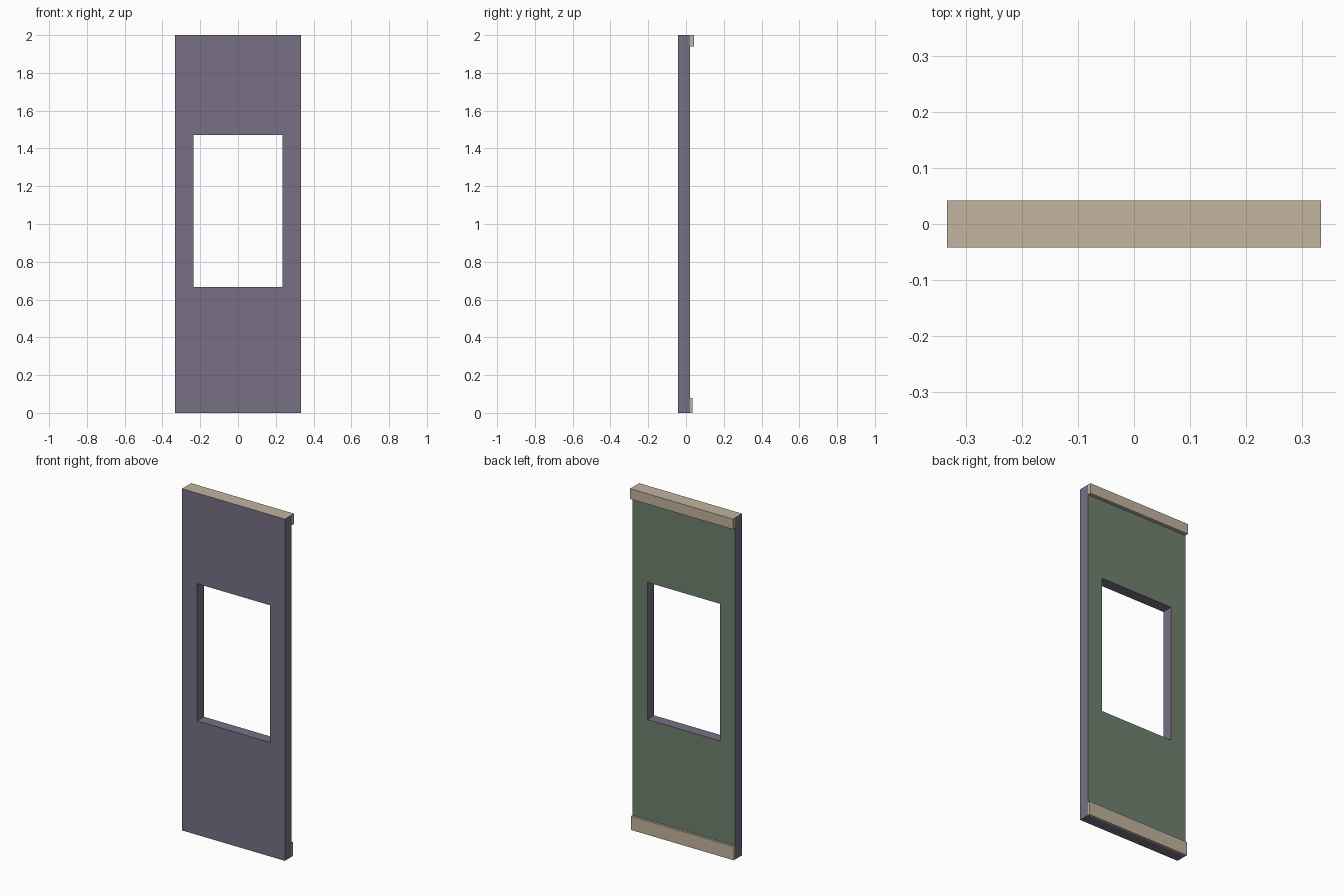
import bpy, bmesh

if "Cube" in bpy.data.objects:
    bpy.data.objects.remove(bpy.data.objects["Cube"])

HALF_W, HEIGHT = 0.333, 2.0
FRONT, BACK = -0.042, 0.021          # wall panel faces in y


def srgb_material(name, rgb):
    lin = [((c / 255 + 0.055) / 1.055) ** 2.4 for c in rgb]
    mat = bpy.data.materials.new(name)
    mat.diffuse_color = (*lin, 1.0)
    mat.use_nodes = True
    mat.node_tree.nodes["Principled BSDF"].inputs["Base Color"].default_value = mat.diffuse_color
    return mat


purple = srgb_material("muted purple", (119, 112, 133))
green = srgb_material("sage green", (110, 129, 110))
tan = srgb_material("warm tan", (194, 180, 158))


def add_object(name, bm, mats):
    bmesh.ops.recalc_face_normals(bm, faces=bm.faces[:])
    mesh = bpy.data.meshes.new(name)
    bm.to_mesh(mesh)
    bm.free()
    for m in mats:
        mesh.materials.append(m)
    obj = bpy.data.objects.new(name, mesh)
    bpy.context.collection.objects.link(obj)
    return obj


def rect(bm, half_w, z0, z1):
    return [bm.verts.new((x, FRONT, z)) for x, z in
            ((-half_w, z0), (half_w, z0), (half_w, z1), (-half_w, z1))]


# Wall panel with a window opening: a ring of quads given thickness
bm = bmesh.new()
outer = rect(bm, HALF_W, 0.0, HEIGHT)
inner = rect(bm, 0.236, 0.667, 1.47)
for i in range(4):
    j = (i + 1) % 4
    bm.faces.new((outer[i], outer[j], inner[j], inner[i]))
ext = bmesh.ops.extrude_face_region(bm, geom=bm.faces[:], use_keep_orig=True)
for v in ext["geom"]:
    if isinstance(v, bmesh.types.BMVert):
        v.co.y = BACK
bmesh.ops.recalc_face_normals(bm, faces=bm.faces[:])

# Green inner side, tan top edge, purple everywhere else
for f in bm.faces:
    if f.normal.y > 0.9:
        f.material_index = 1
    elif f.normal.z > 0.9 and f.calc_center_median().z > HEIGHT - 0.01:
        f.material_index = 2
add_object("wall_panel", bm, (purple, green, tan))


# Trim strips along the back
def trim(name, z0, z1, depth):
    bm = bmesh.new()
    bmesh.ops.create_cube(bm, size=1.0)
    for v in bm.verts:
        v.co = (v.co.x * 2 * HALF_W,
                BACK + (v.co.y + 0.5) * depth,
                z0 + (v.co.z + 0.5) * (z1 - z0))
    # the side against the wall is hidden
    hidden = [f for f in bm.faces if f.calc_center_median().y < BACK + 1e-4]
    bmesh.ops.delete(bm, geom=hidden, context='FACES')
    add_object(name, bm, (tan,))


trim("baseboard", 0.0, 0.08, 0.013)
trim("ceiling_trim", 1.94, HEIGHT, 0.021)
